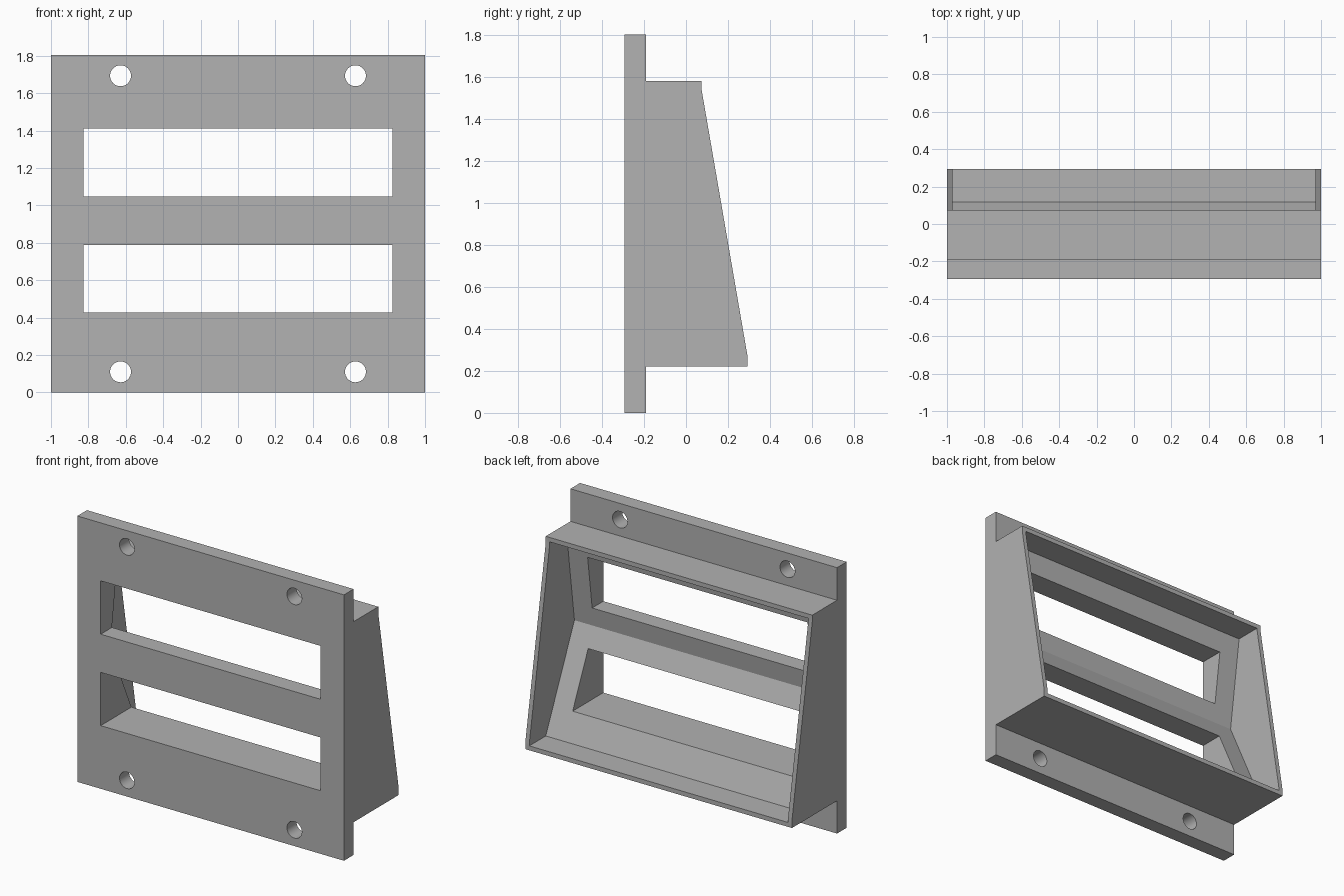
import bpy
import bmesh
from mathutils import Matrix, Vector

cube = bpy.data.objects.get("Cube")
if cube:
    bpy.data.objects.remove(cube, do_unlink=True)

grey = bpy.data.materials.new("plain grey")
grey.use_nodes = True
colour = (0.445, 0.445, 0.445, 1)
grey.diffuse_color = colour
grey.node_tree.nodes["Principled BSDF"].inputs["Base Color"].default_value = colour


def add_object(name, bm):
    bmesh.ops.recalc_face_normals(bm, faces=bm.faces)
    mesh = bpy.data.meshes.new(name)
    bm.to_mesh(mesh)
    bm.free()
    mesh.materials.append(grey)
    obj = bpy.data.objects.new(name, mesh)
    bpy.context.collection.objects.link(obj)
    return obj


def extrude_profile(name, points, half_width):
    """Sweep a (y, z) side profile across x."""
    bm = bmesh.new()
    face = bm.faces.new([bm.verts.new((-half_width, y, z)) for y, z in points])
    swept = bmesh.ops.extrude_face_region(bm, geom=[face])["geom"]
    verts = [v for v in swept if isinstance(v, bmesh.types.BMVert)]
    bmesh.ops.translate(bm, verts=verts, vec=Vector((2 * half_width, 0, 0)))
    return add_object(name, bm)


def hole_cutter(name, x, z, radius):
    bm = bmesh.new()
    turn = Matrix.Translation((x, -0.24, z)) @ Matrix.Rotation(1.5707963, 4, 'X')
    bmesh.ops.create_cone(bm, cap_ends=True, segments=32, radius1=radius,
                          radius2=radius, depth=0.4, matrix=turn)
    return add_object(name, bm)


# Flanged front plate and wedge-shaped housing share one side profile
front, plate_back, top_back, rear = -0.293, -0.19, 0.075, 0.293
housing = extrude_profile("panel_housing", [
    (front, 0), (plate_back, 0), (plate_back, 0.222), (rear, 0.222),
    (rear, 0.272), (top_back, 1.537), (top_back, 1.582),
    (plate_back, 1.582), (plate_back, 1.803), (front, 1.803)], 1)

# Open cavity at the back, with two sloping inner faces meeting at a fold
cutters = [extrude_profile("cavity_cutter", [
    (0.6, 0.252), (0.117, 0.252), (plate_back, 0.92),
    (-0.105, 1.552), (0.6, 1.552)], 0.97)]

# Two straight-sided slots through the front
for low, high in ((0.428, 0.789), (1.048, 1.41)):
    cutters.append(extrude_profile("slot_cutter", [
        (-0.5, low), (0.5, low), (0.5, high), (-0.5, high)], 0.825))

# Four mounting holes in the flanges
for x in (-0.628, 0.628):
    for z in (0.11, 1.693):
        cutters.append(hole_cutter("hole_cutter", x, z, 0.056))

# Cut every opening, then drop the cutters
bpy.ops.object.select_all(action='DESELECT')
housing.select_set(True)
bpy.context.view_layer.objects.active = housing
for cutter in cutters:
    cutter.hide_render = True
    cut = housing.modifiers.new("cut", 'BOOLEAN')
    cut.operation = 'DIFFERENCE'
    cut.solver = 'EXACT'
    cut.object = cutter
    bpy.ops.object.modifier_apply(modifier=cut.name)
    bpy.data.objects.remove(cutter, do_unlink=True)

bpy.ops.object.shade_smooth_by_angle(angle=0.4)
